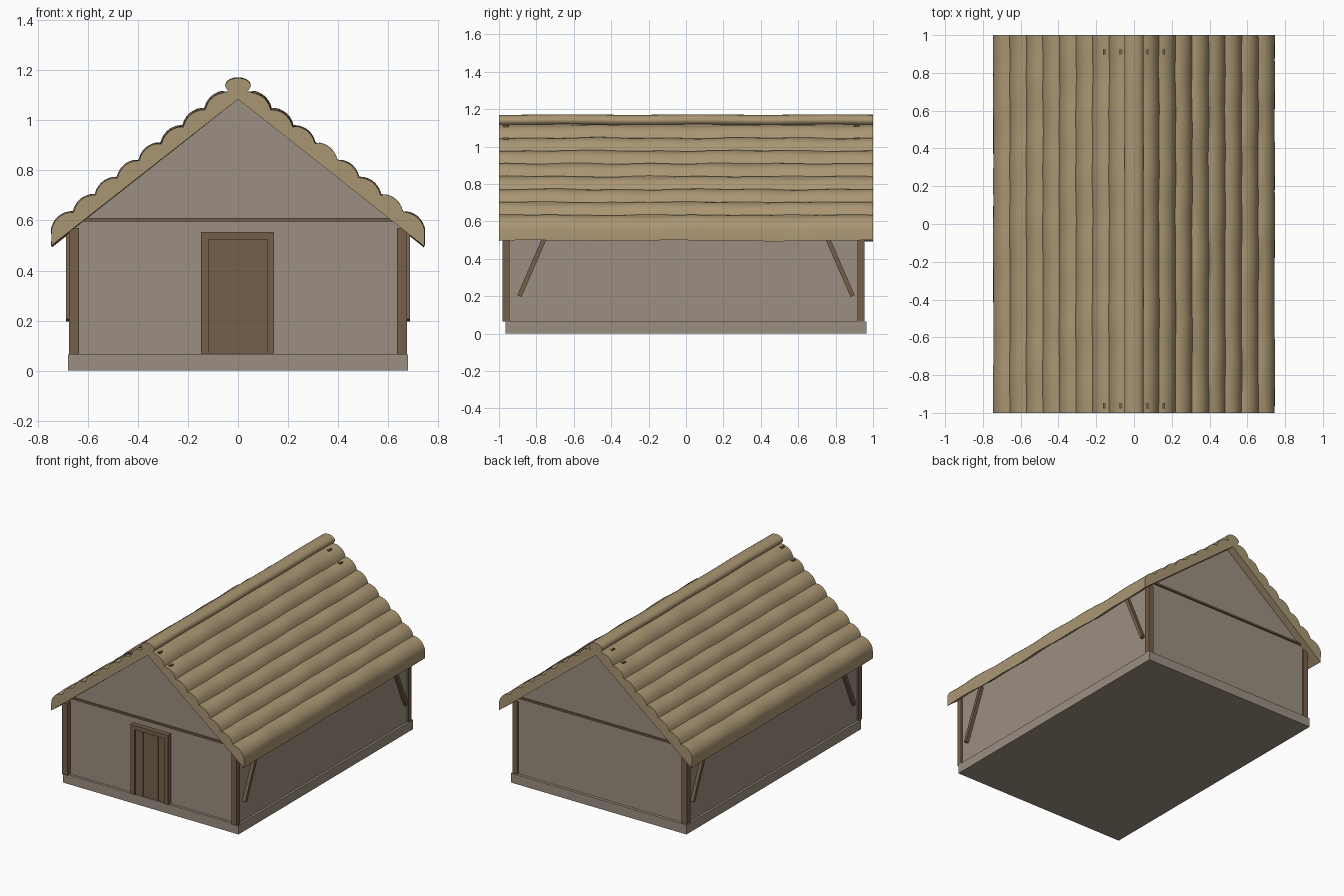
import bpy, bmesh, math, random
from mathutils import Matrix

if "Cube" in bpy.data.objects:
    bpy.data.objects.remove(bpy.data.objects["Cube"])

random.seed(4)

def material(name, rgb):
    m = bpy.data.materials.new(name)
    m.diffuse_color = (*rgb, 1)
    m.use_nodes = True
    m.node_tree.nodes["Principled BSDF"].inputs["Base Color"].default_value = m.diffuse_color
    return m

PLASTER = material("plaster", (0.335, 0.275, 0.22))
THATCH = material("thatch", (0.40, 0.305, 0.17))
WOOD = material("wood", (0.18, 0.117, 0.07))

def finish(name, bm, mat):
    bmesh.ops.recalc_face_normals(bm, faces=bm.faces)
    me = bpy.data.meshes.new(name)
    bm.to_mesh(me)
    bm.free()
    me.materials.append(mat)
    ob = bpy.data.objects.new(name, me)
    bpy.context.collection.objects.link(ob)
    return ob

def box(name, mat, x, y, z, rot=None):
    """Box from (min, max) ranges, optionally rotated about its centre."""
    bm = bmesh.new()
    bmesh.ops.create_cube(bm, size=1)
    size = [b - a for a, b in (x, y, z)]
    mid = [(a + b) / 2 for a, b in (x, y, z)]
    bmesh.ops.scale(bm, vec=size, verts=bm.verts)
    if rot:
        bmesh.ops.transform(bm, matrix=rot, verts=bm.verts)
    bmesh.ops.translate(bm, vec=mid, verts=bm.verts)
    return finish(name, bm, mat)

def sweep(name, mat, profile, ys, wobble=None):
    """Closed (x, z) profile swept along y; wobble(i, y) offsets each point."""
    bm = bmesh.new()
    rings = []
    for y in ys:
        ring = []
        for i, (x, z) in enumerate(profile):
            dx, dz = wobble(i, y) if wobble else (0, 0)
            ring.append(bm.verts.new((x + dx, y, z + dz)))
        rings.append(ring)
    n = len(profile)
    for a, b in zip(rings, rings[1:]):
        for i in range(n):
            j = (i + 1) % n
            bm.faces.new((a[i], a[j], b[j], b[i]))
    bm.faces.new(rings[0])
    bm.faces.new(rings[-1])
    return finish(name, bm, mat)

def smooth(ob, angle=35):
    bpy.ops.object.select_all(action='DESELECT')
    ob.select_set(True)
    bpy.context.view_layer.objects.active = ob
    bpy.ops.object.shade_smooth_by_angle(angle=math.radians(angle))

# Foundation and walls with gables
box("foundation", PLASTER, (-0.68, 0.68), (-0.965, 0.965), (0, 0.065))
sweep("walls", PLASTER, [(-0.665, 0.05), (0.665, 0.05), (0.665, 0.565),
                         (0, 1.09), (-0.665, 0.565)], [-0.947, 0.945])

# Corner posts, tie beams and side braces
for side, s in (("right", 1), ("left", -1)):
    xs = sorted((s * 0.635, s * 0.676))
    box(f"front_post_{side}", WOOD, xs, (-0.98, -0.943), (0.065, 0.57))
    box(f"back_post_{side}", WOOD, xs, (0.918, 0.955), (0.065, 0.57))
    bx = sorted((s * 0.655, s * 0.687))
    for end, e in (("front", -1), ("back", 1)):
        cy, cz = e * 0.815, 0.375
        box(f"brace_{end}_{side}", WOOD, bx, (cy - 0.012, cy + 0.012),
            (cz - 0.19, cz + 0.19),
            Matrix.Rotation(e * math.radians(23.5), 4, 'X'))
        # Rafter tips poking through the thatch
        ty = -0.962 if e < 0 else 0.912
        for k, (px, pz) in enumerate(((0.07, 1.108), (0.155, 1.04))):
            box(f"rafter_tip_{end}_{side}_{k}", WOOD,
                (s * px - 0.008, s * px + 0.008), (ty - 0.015, ty + 0.015),
                (pz - 0.06, pz + 0.008))
box("front_tie_beam", WOOD, (-0.625, 0.625), (-0.958, -0.93), (0.596, 0.609))
box("back_tie_beam", WOOD, (-0.625, 0.625), (0.93, 0.956), (0.596, 0.609))

# Door frame and planks
box("door_jamb_left", WOOD, (-0.147, -0.117), (-0.978, -0.94), (0.068, 0.54))
box("door_jamb_right", WOOD, (0.117, 0.144), (-0.978, -0.94), (0.068, 0.54))
box("door_lintel", WOOD, (-0.147, 0.144), (-0.98, -0.94), (0.525, 0.555))
for k in range(4):
    x0 = -0.117 + k * 0.0585
    box(f"door_plank_{k}", WOOD, (x0, x0 + 0.0585),
        (-0.967 + 0.005 * (k % 2), -0.94), (0.068, 0.526))

# Thatched roof slopes: rounded courses with a gentle waviness along y
COURSES, STEPS = 8, 7
EAVE, TOP = (0.745, 0.565), (0.045, 1.115)
dx, dz = TOP[0] - EAVE[0], TOP[1] - EAVE[1]
length = math.hypot(dx, dz)
nx, nz = -dz / length * -1, -dx / length   # outward slope normal
YS = [-1 + 2 * k / 48 for k in range(49)]

for side, s in (("right", 1), ("left", -1)):
    prof = [(0, 1.085), (0.745, 0.497)]
    for c in range(COURSES):
        for k in range(STEPS):
            t = k / STEPS
            u = (c + t) / COURSES
            b = 0.02 * math.sin(math.pi * t) ** 0.8
            prof.append((EAVE[0] + dx * u + nx * b, EAVE[1] + dz * u + nz * b))
    prof += [TOP, (0, 1.135)]
    phase = [random.uniform(0, 6.28) for _ in range(COURSES + 2)]
    last = len(prof) - 1

    def wobble(i, y):
        if i == 0 or i >= last - 1:
            return 0, 0
        c = 0 if i < 2 else 1 + (i - 2) // STEPS
        w = 0.0022 * (math.sin(7 * y + phase[c]) + math.sin(17 * y + 2 * phase[c]))
        return s * w * 0.5, w

    smooth(sweep(f"roof_{side}", THATCH, [(s * x, z) for x, z in prof], YS, wobble))

# Rounded ridge roll
ridge = [(0.051 * math.cos(a), 1.14 + 0.031 * math.sin(a))
         for a in (2 * math.pi * k / 20 for k in range(20))]
smooth(sweep("ridge_roll", THATCH, ridge, YS,
             lambda i, y: (0, 0.0015 * math.sin(9 * y + 1))))
